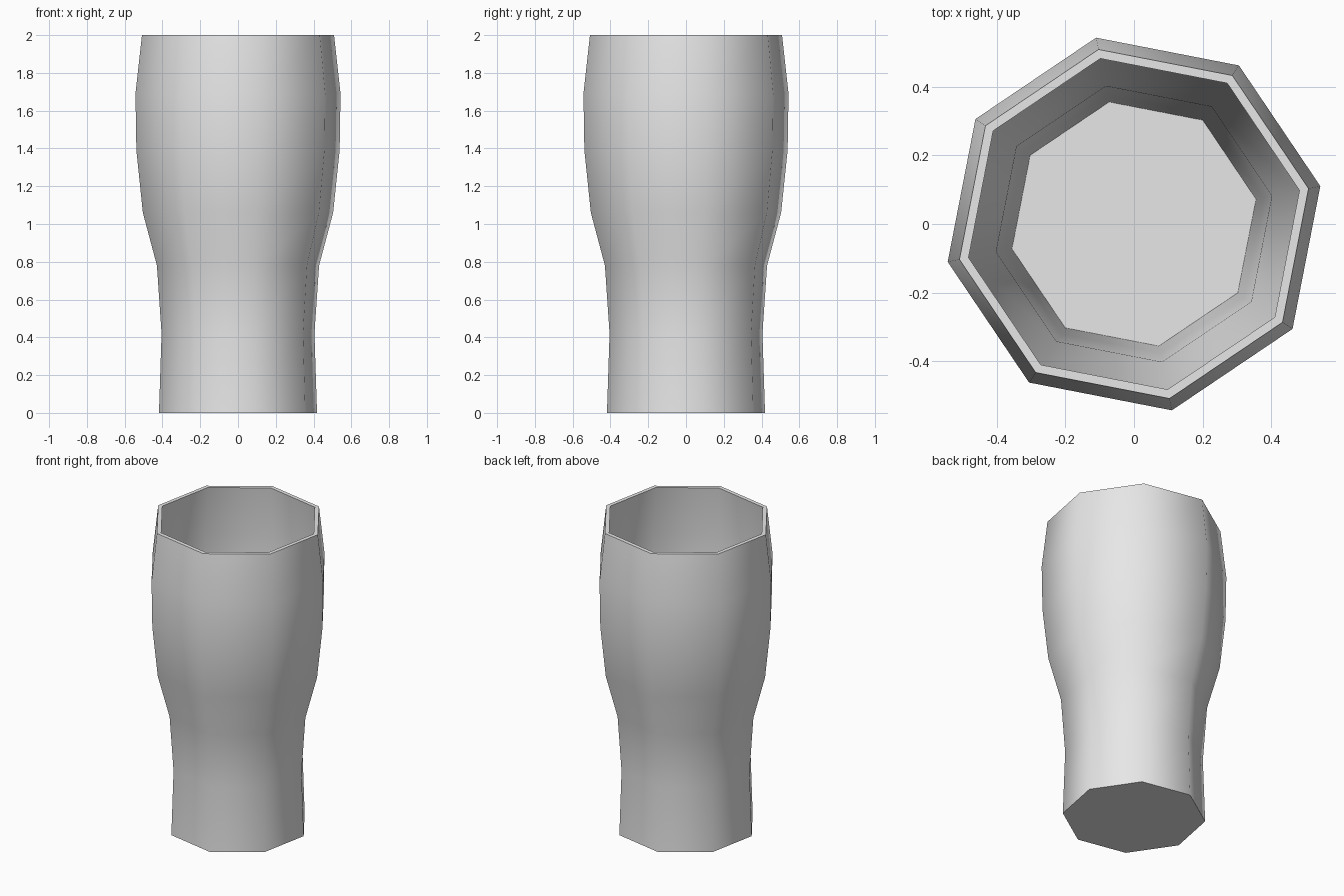
import bpy, bmesh, math

cube = bpy.data.objects.get("Cube")
if cube:
    bpy.data.objects.remove(cube, do_unlink=True)

SIDES = 8
TURN = math.radians(11.5)

# Grey material
grey = bpy.data.materials.new("light grey")
grey.use_nodes = True
colour = (0.8, 0.8, 0.8, 1)
grey.diffuse_color = colour
grey.node_tree.nodes["Principled BSDF"].inputs["Base Color"].default_value = colour

# Profile (radius, height): up the outer wall, over the rim, down the inner wall
outer = [(0.427, 0), (0.413, 0.42), (0.438, 0.78), (0.514, 1.06),
         (0.549, 1.39), (0.554, 1.69), (0.519, 2)]
inner = [(0.492, 2), (0.527, 1.69), (0.522, 1.39), (0.487, 1.06),
         (0.41, 0.78), (0.384, 0.42), (0.363, 0.1)]


def ring(bm, radius, height):
    angles = [TURN + math.tau * i / SIDES for i in range(SIDES)]
    return [bm.verts.new((radius * math.cos(a), radius * math.sin(a), height))
            for a in angles]


# Tumbler: octagonal rings bridged into walls, with a base and an inside floor
bm = bmesh.new()
rings = [ring(bm, r, z) for r, z in outer + inner]
for low, high in zip(rings, rings[1:]):
    for i in range(SIDES):
        j = (i + 1) % SIDES
        bm.faces.new((low[i], low[j], high[j], high[i]))
bm.faces.new(rings[0][::-1])
bm.faces.new(rings[-1])
bmesh.ops.recalc_face_normals(bm, faces=bm.faces[:])
mesh = bpy.data.meshes.new("drinking_glass")
bm.to_mesh(mesh)
bm.free()
mesh.materials.append(grey)

glass = bpy.data.objects.new("drinking_glass", mesh)
bpy.context.collection.objects.link(glass)
bpy.ops.object.select_all(action="DESELECT")
glass.select_set(True)
bpy.context.view_layer.objects.active = glass
bpy.ops.object.shade_smooth_by_angle(angle=math.radians(60))
